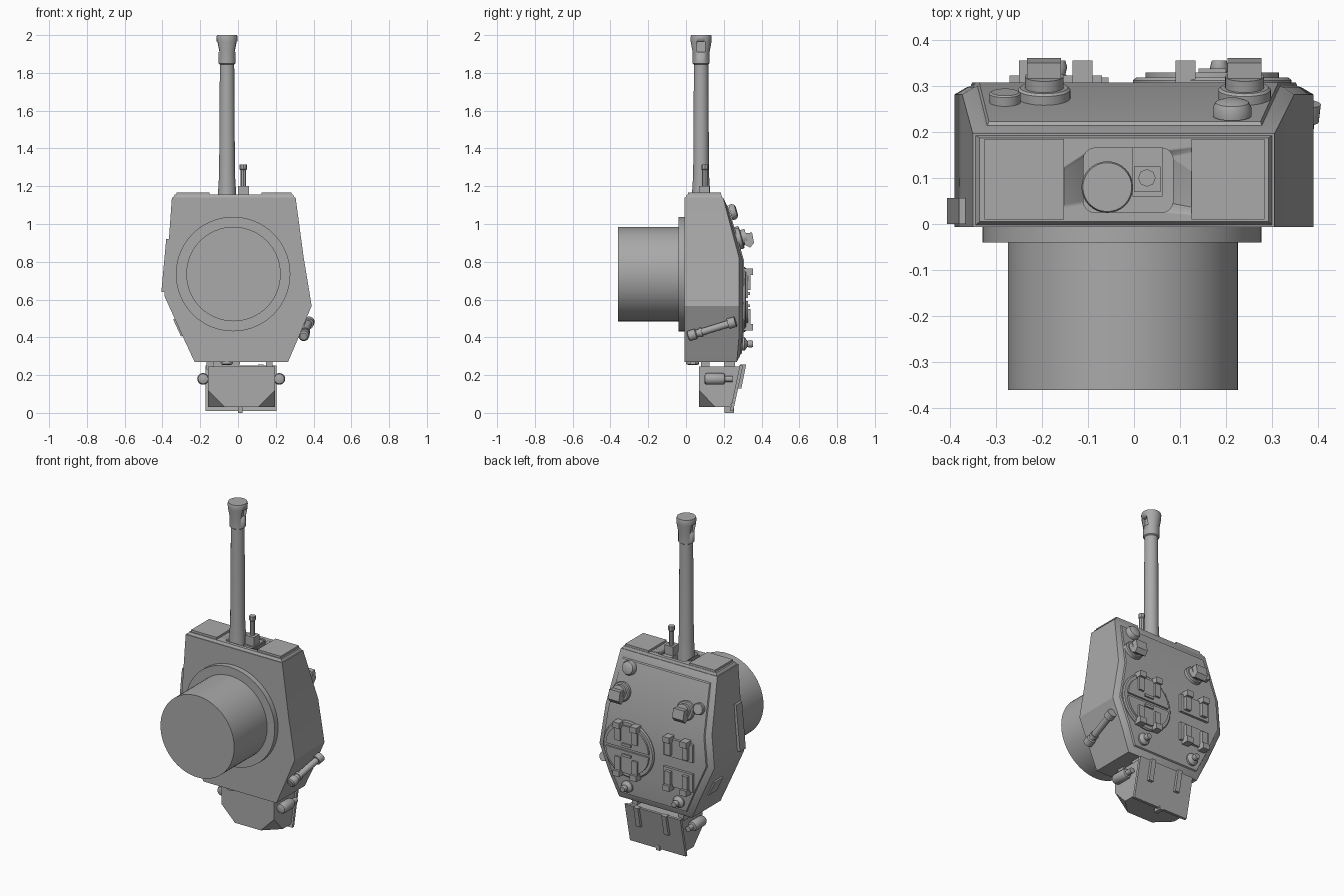
import bpy, bmesh, math
from mathutils import Vector

old = bpy.data.objects.get("Cube")
if old:
    bpy.data.objects.remove(old, do_unlink=True)

grey = bpy.data.materials.new("plain grey")
grey.use_nodes = True
grey.diffuse_color = (0.4, 0.4, 0.4, 1)
grey.node_tree.nodes["Principled BSDF"].inputs["Base Color"].default_value = (0.4, 0.4, 0.4, 1)


def finish(bm, name):
    bmesh.ops.recalc_face_normals(bm, faces=bm.faces)
    me = bpy.data.meshes.new(name)
    bm.to_mesh(me)
    bm.free()
    me.materials.append(grey)
    ob = bpy.data.objects.new(name, me)
    bpy.context.collection.objects.link(ob)
    bpy.ops.object.select_all(action='DESELECT')
    bpy.context.view_layer.objects.active = ob
    ob.select_set(True)
    bpy.ops.object.shade_smooth_by_angle(angle=math.radians(30))
    return ob


def hull(name, points):
    bm = bmesh.new()
    for p in points:
        bm.verts.new(p)
    bmesh.ops.convex_hull(bm, input=bm.verts)
    bmesh.ops.dissolve_limit(bm, angle_limit=0.02, verts=bm.verts, edges=bm.edges)
    return finish(bm, name)


def box(name, x, y, z):
    return hull(name, [(a, b, c) for a in x for b in y for c in z])


def lathe(name, origin, axis, profile, sides=32):
    """Turn (radius, distance) pairs around an axis and cap both ends."""
    bm = bmesh.new()
    turn = Vector((0, 0, 1)).rotation_difference(Vector(axis))
    rings = []
    for r, h in profile:
        angles = [2 * math.pi * i / sides for i in range(sides)]
        rings.append([bm.verts.new(Vector(origin) + turn @ Vector(
            (r * math.cos(a), r * math.sin(a), h))) for a in angles])
    for a, b in zip(rings, rings[1:]):
        for i in range(sides):
            j = (i + 1) % sides
            bm.faces.new((a[i], a[j], b[j], b[i]))
    bm.faces.new(rings[0])
    bm.faces.new(rings[-1])
    return finish(bm, name)


def cut(target, cutter):
    cutter.hide_render = True
    bpy.context.view_layer.objects.active = target
    mod = target.modifiers.new("cut", 'BOOLEAN')
    mod.operation = 'DIFFERENCE'
    mod.solver = 'EXACT'
    mod.object = cutter
    bpy.ops.object.modifier_apply(modifier="cut")


def remove(ob):
    bpy.data.objects.remove(ob, do_unlink=True)


# Faceted body: rows of (left x, left z, right x, right z, roof y)
rows = [(-.35, 1.14, .305, 1.14, .222), (-.373, .82, .348, .82, .307),
        (-.39, .62, .39, .567, .307), (-.295, .41, .325, .41, .307),
        (-.23, .27, .265, .27, .295)]
bm = bmesh.new()
rings = []
for scale, drop in ((1, None), (1, .026), (.93, .01), (.91, .008), (.9, 0)):
    left, right = [], []
    for lx, lz, rx, rz, roof in rows:
        y = -.007 if drop is None else roof - drop
        left.append(bm.verts.new((lx * scale, y, .7 + (lz - .7) * scale)))
        right.append(bm.verts.new((rx * scale, y, .7 + (rz - .7) * scale)))
    rings.append(left + right[::-1])
count = len(rings[0])
for a, b in zip(rings, rings[1:]):
    for i in range(count):
        j = (i + 1) % count
        bm.faces.new((a[i], a[j], b[j], b[i]))
bm.faces.new(rings[0])
top = rings[-1]
for i in range(len(rows) - 1):
    bm.faces.new((top[i], top[i + 1], top[-2 - i], top[-1 - i]))
body = finish(bm, "turret_body")

# Gun face with a rounded recess, and cheek plates
face = hull("gun_face", [(x, y, 1.13) for x in (-.35, .305) for y in (-.007, .196)] +
            [(x, y, 1.155) for x in (-.335, .292) for y in (.005, .187)])
pocket = hull("recess_cutter", [
    (cx + .025 * math.cos(a * math.pi / 8), cy + .025 * math.sin(a * math.pi / 8), z)
    for cx in (-.085, .06) for cy in (.05, .14) for a in range(16) for z in (1.09, 1.2)])
cut(body, pocket)
cut(face, pocket)
remove(pocket)
box("cheek_plate_right", (-.325, -.152), (.01, .185), (1.15, 1.168))
box("cheek_plate_left", (.125, .283), (.01, .185), (1.15, 1.168))

# Main gun with vented muzzle
gun = lathe("gun_barrel", (-.058, .08, 0), (0, 0, 1), [
    (.052, 1.08), (.047, 1.18), (.042, 1.26), (.038, 1.845), (.045, 1.85), (.045, 1.91),
    (.055, 1.965), (.056, 1.99), (.053, 2)])
for side in (-1, 1):
    x = -.058 + side * .05
    vent = box("vent_cutter", (x - .025, x + .025), (.057, .1), (1.91, 1.965))
    cut(gun, vent)
    remove(vent)

# Secondary gun beside the main gun
box("coaxial_mount", (-.003, .062), (.06, .165), (1.08, 1.145))
box("coaxial_block", (0, .058), (.07, .125), (1.1, 1.2))
lathe("coaxial_barrel", (.028, .1, 0), (0, 0, 1),
      [(.015, 1.15), (.015, 1.285), (.019, 1.29), (.019, 1.315)], 8)

# Ring and basket under the turret
lathe("turret_ring", (-.026, 0, .735), (0, -1, 0), [(.303, -.01), (.303, .04)], 64)
lathe("turret_basket", (-.024, 0, .735), (0, -1, 0), [(.25, 0), (.25, .36)], 64)

# Periscopes, vent dome and port on the sloping roof
slope = (0, .97, .26)
for name, x in (("right", -.195), ("left", .24)):
    lathe("periscope_base_" + name, (x, .272, .92), slope,
          [(.057, 0), (.057, .02), (.052, .025), (.042, .025), (.042, .05)])
    hull("periscope_head_" + name,
         [(x + s * .037, y, z) for s in (-1, 1)
          for y, z in ((.31, .89), (.31, .95), (.35, .955), (.36, .9), (.34, .875))])
lathe("vent_dome", (.213, .235, 1.06), slope,
      [(.042, 0), (.042, .018), (.036, .03), (.02, .036)])
lathe("signal_port", (-.28, .262, .95), slope, [(.034, 0), (.034, .022), (.03, .025)])

# Round cupola with a split hatch
lathe("cupola_ring", (.17, .3, .6), (0, 1, 0), [(.172, 0), (.172, .012), (.165, .018)], 48)
for name, s in (("upper", 1), ("lower", -1)):
    arc = [math.pi * i / 20 for i in range(21)]
    hull("cupola_hatch_" + name,
         [(.17 + .145 * math.cos(a), y, .6 + s * (.008 + .137 * math.sin(a)))
          for a in arc for y in (.31, .329)])


def hinge_strap(name, x, s):
    """Flat strap on a hatch leaf with a raised hinge knuckle at its outer end."""
    box(name + "_strap", (x - .018, x + .018), (.31, .341), (.6 + s * .05, .6 + s * .15))
    box(name + "_knuckle", (x - .022, x + .022), (.305, .355), (.6 + s * .13, .6 + s * .165))


# Rectangular loader hatch and hinges for both hatches
for name, s in (("upper", 1), ("lower", -1)):
    box("loader_hatch_" + name, (-.27, -.07), (.3, .322), (.6 + s * .035, .6 + s * .145))
    box("cupola_handle_" + name, (.14, .2), (.32, .338), (.6 + s * .025, .6 + s * .04))
    for i, dx in enumerate((-.058, .058)):
        hinge_strap(f"cupola_{name}_{i}", .17 + dx, s)
        hinge_strap(f"loader_{name}_{i}", -.17 + dx, s)

# Lifting studs near the rear of the roof
for name, x in (("left", .185), ("right", -.165)):
    lathe("roof_stud_" + name, (x, .295, .365), (0, 1, 0),
          [(.036, 0), (.036, .015), (.016, .03), (.02, .045), (.016, .06)], 20)

# Side fittings: bracket, pistol port and slanted tube
hull("side_bracket", [(x, y, .64) for x in (-.406, -.37) for y in (0, .056)] +
     [(x, y, .92) for x in (-.38, -.35) for y in (0, .056)])
hull("pistol_port", [(x + d, y, z + d * .45) for x, z in ((-.343, .495), (-.302, .405))
                     for d in (0, .025) for y in (.13, .21)])
start, end = Vector((.347, .01, .405)), Vector((.378, .262, .483))
length = (end - start).length
lathe("side_tube", start, end - start, [
    (.02, 0), (.028, .006), (.028, .045), (.02, .05), (.02, .065), (.025, .065), (.025, .08),
    (.019, .08), (.019, length - .04), (.028, length - .04), (.028, length)], 20)

# Rear stowage box with clipped lower corners
hull("stowage_box", [(x, y, .245) for x in (-.16, .195) for y in (.07, .295)] +
     [(x, .235, .03) for x in (-.16, .195)] +
     [p for x, s in ((-.16, 1), (.195, -1)) for p in
      ((x + s * .09, .07, .03), (x, .155, .03), (x, .07, .12))])
hull("box_lid", [(x, y, z) for x in (-.172, .205)
                 for y, z in ((.285, .252), (.302, .252), (.25, .01), (.233, .01))])
for i, x in enumerate((.12, -.07)):
    hull(f"lid_strap_{i}", [(x + s * .015, y, z) for s in (-1, 1) for y, z in
                            ((.285, .255), (.318, .255), (.293, .13), (.262, .13))])
box("lid_latch", (0, .025), (.205, .255), (0, .03))
for i, x in enumerate((-.148, .165)):
    box(f"box_mount_{i}", (x - .018, x + .018), (.08, .125), (.23, .29))
    box(f"upper_box_mount_{i}", (x - .018, x + .018), (.2, .26), (.23, .29))
lathe("rear_fitting", (-.06, .035, .28), (0, 0, -1), [(.035, 0), (.035, .022), (.02, .027)], 20)
box("rear_fitting_bar", (-.13, .01), (.02, .05), (.257, .28))

# Canisters on both sides of the box
for name, x in (("right", -.185), ("left", .219)):
    lathe("canister_" + name, (x, .097, .18), (0, 1, 0), [
        (.015, 0), (.026, .004), (.031, .015), (.031, .095), (.026, .107), (.016, .11),
        (.016, .148)], 20)
